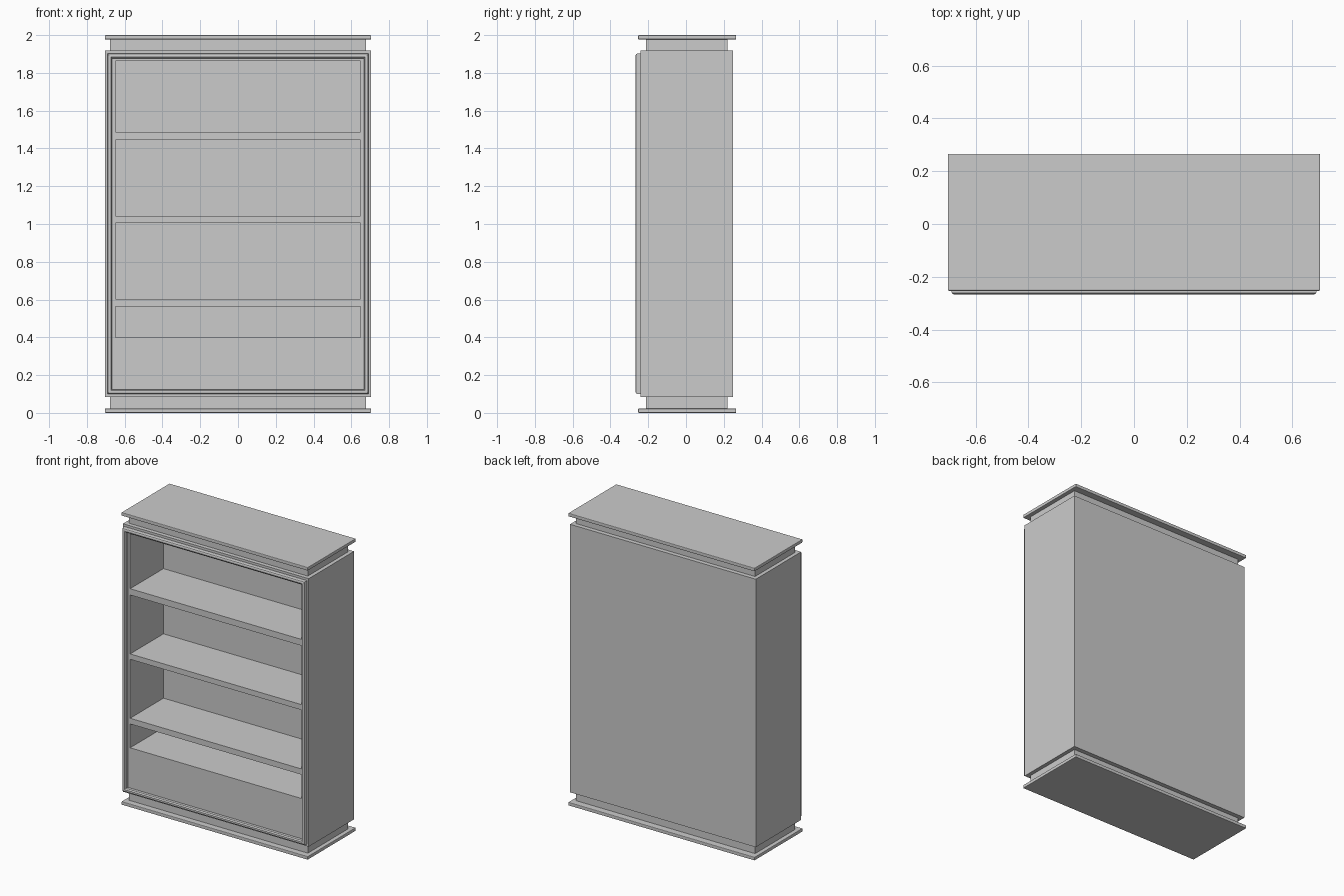
import bpy, bmesh
from mathutils import Matrix, Vector

if "Cube" in bpy.data.objects:
    bpy.data.objects.remove(bpy.data.objects["Cube"])


def finish(name, bm):
    bmesh.ops.recalc_face_normals(bm, faces=bm.faces)
    mesh = bpy.data.meshes.new(name)
    bm.to_mesh(mesh)
    bm.free()
    obj = bpy.data.objects.new(name, mesh)
    bpy.context.collection.objects.link(obj)
    return obj


def add_box(bm, hx, y0, y1, z0, z1):
    mat = (Matrix.Translation((0, (y0 + y1) / 2, (z0 + z1) / 2))
           @ Matrix.Diagonal((2 * hx, y1 - y0, z1 - z0, 1)))
    bmesh.ops.create_cube(bm, size=1, matrix=mat)


def box(name, hx, y0, y1, z0, z1, bevel=0):
    bm = bmesh.new()
    add_box(bm, hx, y0, y1, z0, z1)
    if bevel:
        bmesh.ops.bevel(bm, geom=bm.edges[:], offset=bevel, segments=2,
                        profile=0.5, affect='EDGES')
    return finish(name, bm)


# Carcass with open compartments cut from the front
carcass = box("carcass", 0.703, -0.24, 0.25, 0.085, 1.918)
bm = bmesh.new()
for z0, z1 in ((0.40, 0.563), (0.602, 1.005), (1.042, 1.445), (1.488, 1.863)):
    add_box(bm, 0.648, -0.30, 0.12, z0, z1)
cutter = finish("compartment_cutter", bm)
cutter.hide_render = True
mod = carcass.modifiers.new("compartments", 'BOOLEAN')
mod.operation = 'DIFFERENCE'
mod.solver = 'EXACT'
mod.object = cutter
bpy.context.view_layer.objects.active = carcass
bpy.ops.object.modifier_apply(modifier=mod.name)
bpy.data.objects.remove(cutter)

# Recessed necks and projecting slabs at both ends
box("base_slab", 0.705, -0.253, 0.266, 0.0, 0.023, 0.004)
box("base_neck", 0.677, -0.212, 0.22, 0.02, 0.09)
box("top_neck", 0.677, -0.212, 0.22, 1.91, 1.98)
box("top_slab", 0.705, -0.253, 0.266, 1.977, 2.0, 0.004)

# Raised moulding around the front: (inset from outer edge, y) profile
profile = [(0, -0.238), (0, -0.258), (0.003, -0.264), (0.009, -0.267),
           (0.018, -0.267), (0.025, -0.26), (0.025, -0.238)]
bm = bmesh.new()
rings = []
for inset, y in profile:
    hx, hz = 0.691 - inset, 0.901 - inset
    rings.append([bm.verts.new(Vector((sx * hx, y, 1.001 + sz * hz)))
                  for sx, sz in ((-1, -1), (1, -1), (1, 1), (-1, 1))])
for i, a in enumerate(rings):
    b = rings[(i + 1) % len(rings)]
    for j in range(4):
        k = (j + 1) % 4
        bm.faces.new((a[j], a[k], b[k], b[j]))
finish("front_moulding", bm)
